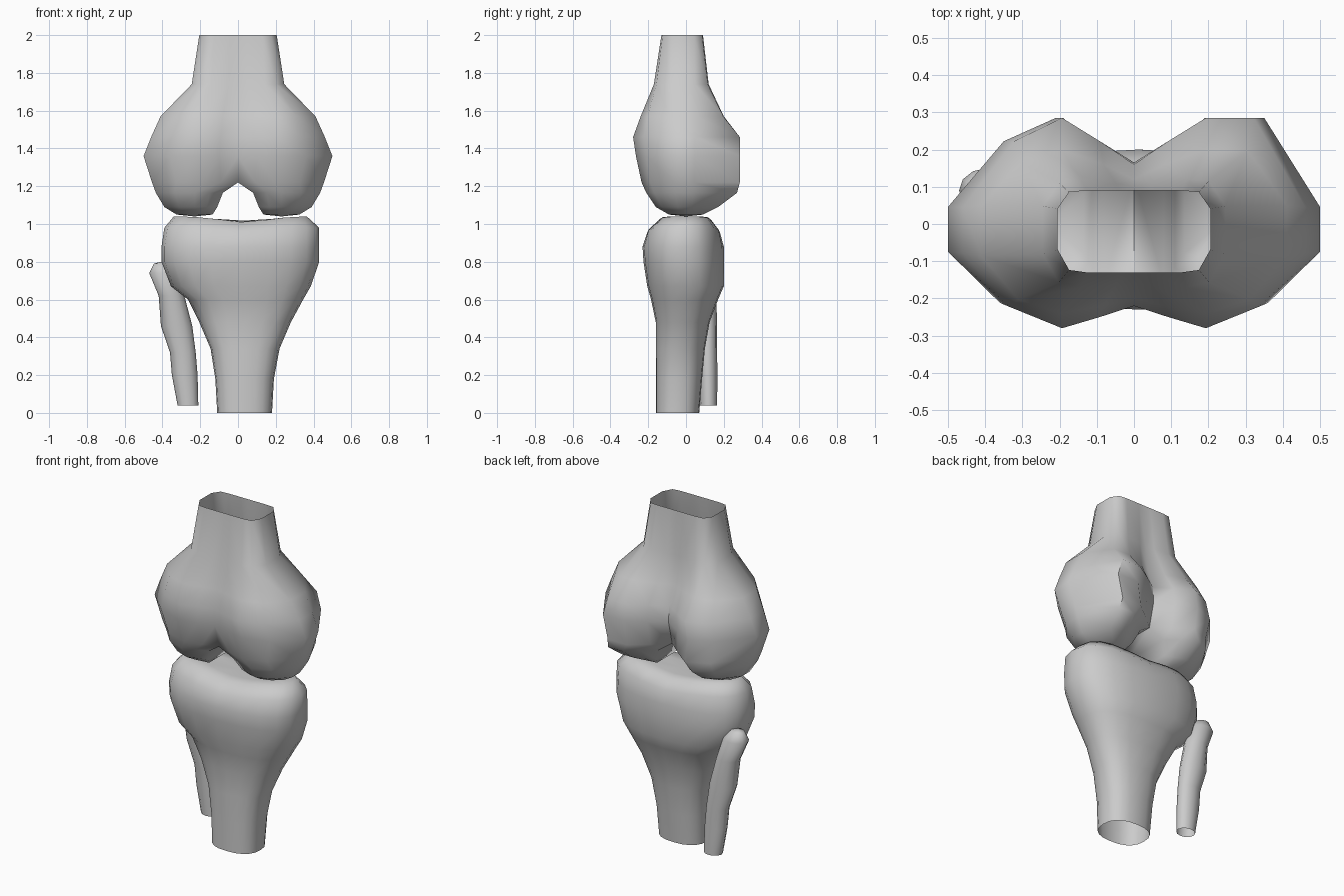
import bpy, bmesh, math

if "Cube" in bpy.data.objects:
    bpy.data.objects.remove(bpy.data.objects["Cube"])


def finish(bm, name):
    bmesh.ops.remove_doubles(bm, verts=bm.verts, dist=0.0005)
    bmesh.ops.recalc_face_normals(bm, faces=bm.faces)
    me = bpy.data.meshes.new(name)
    bm.to_mesh(me)
    bm.free()
    ob = bpy.data.objects.new(name, me)
    bpy.context.collection.objects.link(ob)
    bpy.ops.object.select_all(action='DESELECT')
    ob.select_set(True)
    bpy.context.view_layer.objects.active = ob
    bpy.ops.object.shade_smooth_by_angle(angle=math.radians(60))
    return ob


def bridge(bm, a, b, closed=True):
    n = len(a)
    for i in range(n if closed else n - 1):
        j = (i + 1) % n
        bm.faces.new((a[i], a[j], b[j], b[i]))


def fan(bm, ring, co):
    c = bm.verts.new(co)
    for i in range(len(ring)):
        bm.faces.new((ring[i], ring[(i + 1) % len(ring)], c))


# Femur: z, inner x, outer x, front, front groove, back, back groove, squareness
FEMUR = [
    (2.00, 0, .205, -.13, -.13, .09, .09, 1),
    (1.74, 0, .245, -.17, -.16, .12, .10, .8),
    (1.57, 0, .410, -.24, -.20, .20, .12, .3),
    (1.46, 0, .460, -.28, -.22, .285, .16, 0),
    (1.36, 0, .500, -.265, -.22, .285, .165, 0),
    (1.22, 0, .455, -.235, -.18, .285, .13, 0),
    (1.165, .08, .435, -.21, -.16, .27, .15, 0),
    (1.09, .11, .39, -.16, -.12, .17, .12, 0),
    (1.05, .135, .325, -.09, -.08, .09, .08, 0),
]
ROOF = 5  # row where the notch between the condyles begins


def femur_row(row, side):
    z, xi, w, f, fc, b, bc, q = row
    back = 1.0 if side > 0 else .78
    back += (.95 - back) * q
    pts = [(0, fc), (.2, (f + fc) / 2), (.42 + .2 * q, f),
           (.72 + .13 * q, f * (.8 + .15 * q)), (1, f * (.28 + .25 * q)),
           (1, b * (.16 + .3 * q)), (.70 + .15 * q, b * back),
           (.42 + .2 * q, b), (.2, (b + bc) / 2), (0, bc)]
    return [(side * (xi + (w - xi) * u), y, z) for u, y in pts]


bm = bmesh.new()
for side in (1, -1):
    rows = [[bm.verts.new(p) for p in femur_row(r, side)] for r in FEMUR]
    for i in range(len(rows) - 1):
        bridge(bm, rows[i], rows[i + 1], closed=i >= ROOF)
    fan(bm, rows[-1], (side * .23, 0, 1.04))
finish(bm, "femur")

# Tibia: z, x min, x max, y min, y max, dip of the plateau in the middle
TIBIA = [
    (0.00, -.11, .18, -.16, .07, 0),
    (0.18, -.12, .19, -.16, .085, 0),
    (0.34, -.145, .22, -.16, .10, 0),
    (0.48, -.205, .28, -.16, .125, 0),
    (0.60, -.265, .345, -.185, .17, 0),
    (0.67, -.355, .385, -.205, .20, 0),
    (0.80, -.405, .43, -.225, .20, 0),
    (0.88, -.405, .43, -.23, .20, 0),
    (0.98, -.39, .43, -.205, .18, .025),
    (1.04, -.34, .365, -.145, .135, .03),
    (1.035, -.22, .25, -.08, .075, .02),
]


def oval(row, n=20, e=.82):
    z, x0, x1, y0, y1, dip = row
    cx, cy, rx, ry = (x0 + x1) / 2, (y0 + y1) / 2, (x1 - x0) / 2, (y1 - y0) / 2
    out = []
    for k in range(n):
        c, s = math.cos(2 * math.pi * k / n), math.sin(2 * math.pi * k / n)
        x = cx + rx * math.copysign(abs(c) ** e, c)
        y = cy + ry * math.copysign(abs(s) ** e, s)
        out.append((x, y, z - dip * math.exp(-((x - .03) / .17) ** 2)))
    return out


def loft(rows, name, top, n, e):
    bm = bmesh.new()
    rings = [[bm.verts.new(p) for p in oval(r, n, e)] for r in rows]
    for a, b in zip(rings, rings[1:]):
        bridge(bm, a, b)
    fan(bm, rings[-1], top)
    return finish(bm, name)


loft(TIBIA, "tibia", (.03, 0, 1.018), 20, .82)

# Fibula: z, centre x, centre y, radius x, radius y
FIBULA = [
    (.04, -.265, .12, .055, .045), (.20, -.282, .118, .068, .048),
    (.32, -.292, .115, .068, .05), (.46, -.325, .11, .083, .055),
    (.62, -.352, .10, .068, .06), (.74, -.395, .09, .075, .06),
    (.79, -.405, .09, .04, .035),
]
loft([(z, x - a, x + a, y - b, y + b, 0) for z, x, y, a, b in FIBULA],
     "fibula", (-.41, .09, .80), 12, 1)
